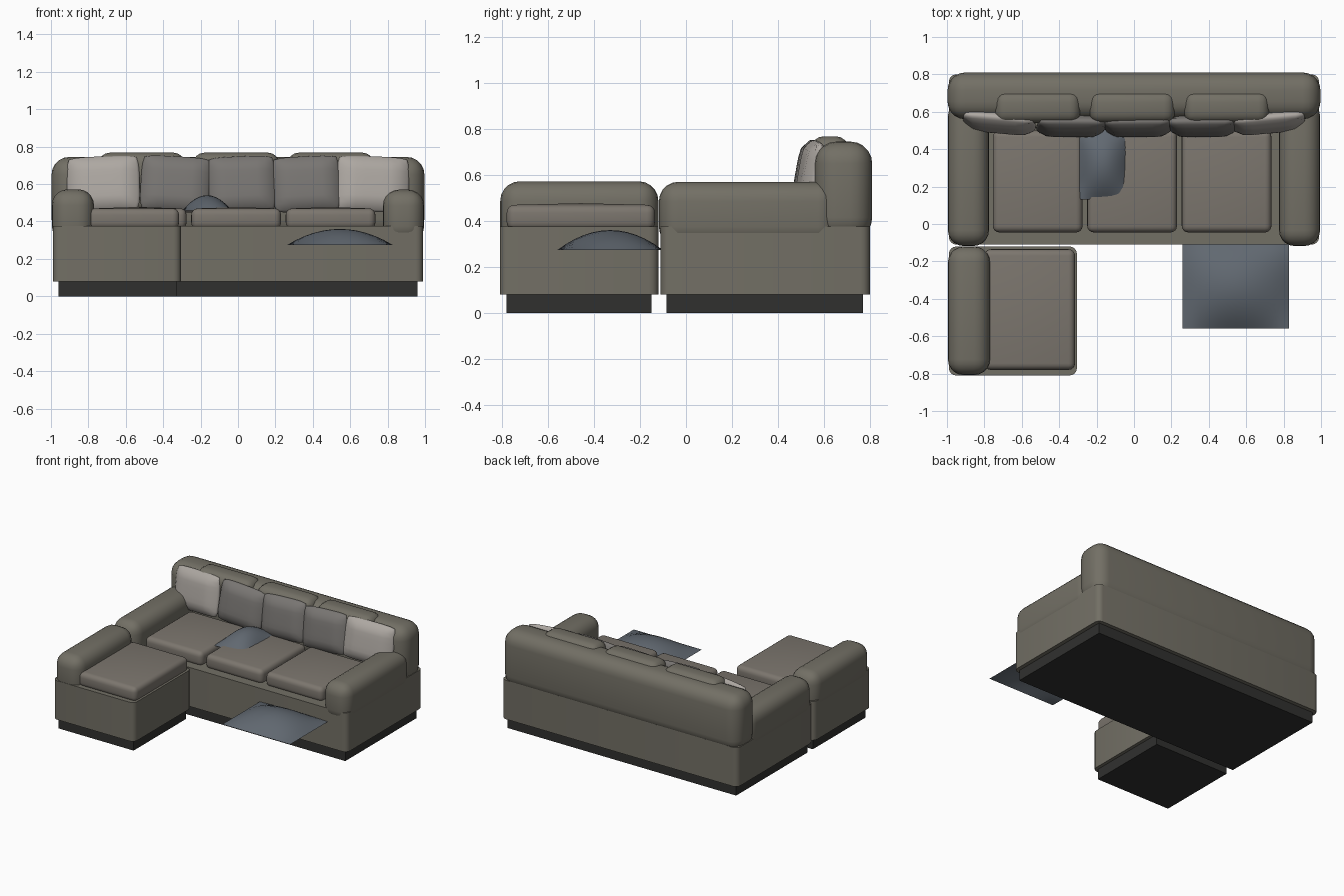
import bpy, bmesh, math
from mathutils import Matrix, Vector

if "Cube" in bpy.data.objects:
    bpy.data.objects.remove(bpy.data.objects["Cube"])


def material(name, r, g, b):
    m = bpy.data.materials.new(name)
    m.diffuse_color = (r, g, b, 1)
    m.use_nodes = True
    m.node_tree.nodes["Principled BSDF"].inputs["Base Color"].default_value = m.diffuse_color
    return m


FABRIC = material("olive_fabric", 0.17, 0.16, 0.13)
SEAT = material("seat_fabric", 0.20, 0.18, 0.155)
DARK = material("dark_plinth", 0.03, 0.03, 0.028)
LIGHT = material("light_fabric", 0.42, 0.39, 0.36)
GREY = material("grey_fabric", 0.19, 0.18, 0.17)
BLUE = material("blue_grey_throw", 0.12, 0.14, 0.165)


def finish(name, bm, mat, matrix=Matrix(), angle=45):
    bmesh.ops.transform(bm, matrix=matrix, verts=bm.verts)
    me = bpy.data.meshes.new(name)
    bm.to_mesh(me)
    bm.free()
    ob = bpy.data.objects.new(name, me)
    bpy.context.collection.objects.link(ob)
    me.materials.append(mat)
    bpy.ops.object.select_all(action='DESELECT')
    ob.select_set(True)
    bpy.context.view_layer.objects.active = ob
    bpy.ops.object.shade_smooth_by_angle(angle=math.radians(angle))
    return ob


def box(name, x, y, z, mat, r=0.0, vertical=False, seg=4, crown=0.0):
    """Box from x, y, z ranges; edges rounded by r, optionally a crowned top."""
    bm = bmesh.new()
    bmesh.ops.create_cube(bm, size=1)
    size = [b - a for a, b in (x, y, z)]
    mid = [(a + b) / 2 for a, b in (x, y, z)]
    bmesh.ops.scale(bm, vec=size, verts=bm.verts)
    if r:
        edges = [e for e in bm.edges if not vertical or
                 abs(e.verts[0].co.z - e.verts[1].co.z) > 1e-4]
        bmesh.ops.bevel(bm, geom=edges, offset=r, segments=seg, profile=0.5,
                        affect='EDGES')
    if crown:
        top = max(bm.faces, key=lambda f: f.calc_center_median().z)
        res = bmesh.ops.poke(bm, faces=[top])
        res["verts"][0].co.z += crown
    return finish(name, bm, mat, Matrix.Translation(mid))


def pillow(name, x, y, z, w, h, t, mat, lean, turn, roll):
    """Soft square cushion, standing in the xz plane, leaning back."""
    bm = bmesh.new()
    bmesh.ops.create_cube(bm, size=2)
    bmesh.ops.subdivide_edges(bm, edges=bm.edges, cuts=7, use_grid_fill=True)
    for v in bm.verts:
        u, d, k = v.co
        puff = 0.35 + 0.65 * ((1 - u ** 4) * (1 - k ** 4)) ** 0.5
        corner = 1 - 0.07 * (u * k) ** 4
        edge = 1 - 0.06 * d * d
        v.co = Vector((u * w / 2 * corner * edge, d * t / 2 * puff,
                       k * h / 2 * corner * edge))
    rot = (Matrix.Rotation(turn, 4, 'Z') @ Matrix.Rotation(-lean, 4, 'X')
           @ Matrix.Rotation(roll, 4, 'Y'))
    return finish(name, bm, mat, Matrix.Translation((x, y, z)) @ rot, 70)


def throw(name, x, y, base, height, mat):
    """Thin arched sheet."""
    bm = bmesh.new()
    bmesh.ops.create_grid(bm, x_segments=12, y_segments=12, size=1)
    for v in bm.verts:
        u, w = v.co.x, v.co.y
        v.co = Vector(((x[0] + x[1]) / 2 + u * (x[1] - x[0]) / 2,
                       (y[0] + y[1]) / 2 + w * (y[1] - y[0]) / 2,
                       base + height * (1 - u * u) * (1 - w * w)))
    return finish(name, bm, mat)


# Sofa base
box("sofa_plinth", (-0.96, 0.96), (-0.085, 0.77), (0, 0.085), DARK)
box("sofa_body", (-0.99, 0.99), (-0.11, 0.80), (0.08, 0.375), FABRIC, 0.04, True)

# Back roll and arms
box("sofa_back", (-0.997, 0.997), (0.56, 0.81), (0.32, 0.745), FABRIC, 0.095, seg=5)
for s, side in ((-1, "left"), (1, "right")):
    box(side + "_arm", tuple(sorted((s * 0.775, s * 0.995))), (-0.118, 0.66),
        (0.29, 0.57), FABRIC, 0.085, seg=5)

# Seat and back cushions
for i, x in enumerate((-0.515, -0.01, 0.495)):
    box(f"seat_cushion_{i + 1}", (x - 0.24, x + 0.24), (-0.045, 0.50),
        (0.36, 0.47), SEAT, 0.035, crown=0.007)
    box(f"back_cushion_{i + 1}", (x - 0.23, x + 0.23), (0.54, 0.71),
        (0.45, 0.768), FABRIC, 0.06)

# Scatter pillows
for i, (x, y, w, mat, turn, roll) in enumerate((
        (-0.72, 0.545, 0.39, LIGHT, -0.10, -0.04),
        (-0.335, 0.525, 0.37, GREY, 0.0, 0.06),
        (0.02, 0.525, 0.36, GREY, 0.0, -0.04),
        (0.365, 0.525, 0.36, GREY, 0.0, -0.05),
        (0.72, 0.545, 0.39, LIGHT, 0.10, 0.04))):
    pillow(f"scatter_pillow_{i + 1}", x, y, 0.60, w, 0.30, 0.10, mat,
           0.17, turn, roll)

# Chaise module with its own arm
box("chaise_plinth", (-0.96, -0.33), (-0.78, -0.15), (0, 0.085), DARK)
box("chaise_body", (-0.99, -0.305), (-0.81, -0.12), (0.08, 0.375), FABRIC, 0.04, True)
box("chaise_arm", (-0.995, -0.77), (-0.808, -0.12), (0.29, 0.572), FABRIC, 0.085, seg=5)
box("chaise_seat", (-0.80, -0.315), (-0.78, -0.135), (0.36, 0.47), SEAT, 0.035, crown=0.007)

# Throws
throw("front_throw", (0.26, 0.83), (-0.56, -0.10), 0.273, 0.087, BLUE)
throw("seat_throw", (-0.295, -0.035), (0.13, 0.53), 0.46, 0.08, BLUE)
